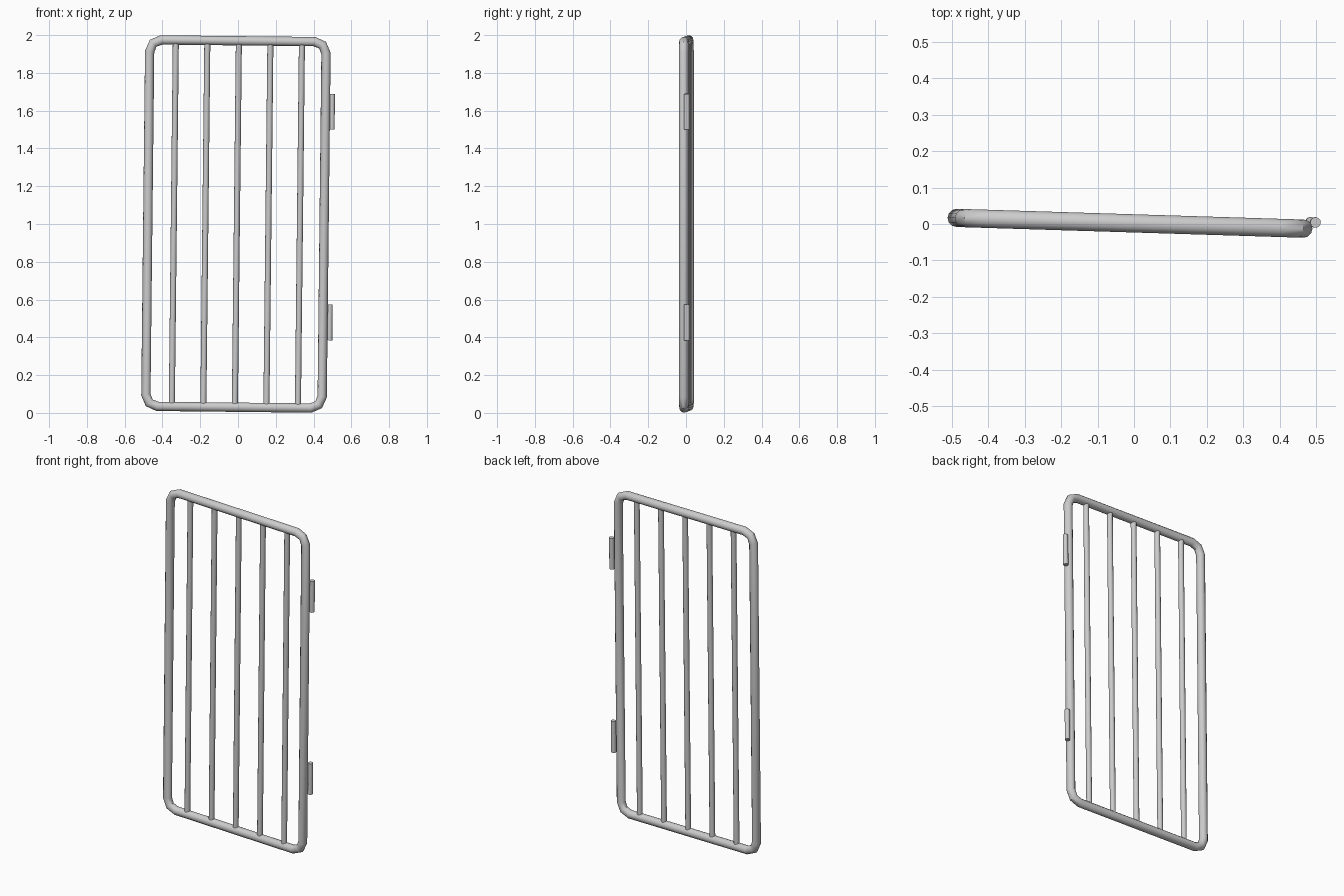
import bpy, math
from mathutils import Matrix, Vector

if "Cube" in bpy.data.objects:
    bpy.data.objects.remove(bpy.data.objects["Cube"])

# slight lean and turn shared by the whole gate
POSE = (Matrix.Translation((-0.011, 0.002, 1.0))
        @ Matrix.Rotation(-0.031, 4, 'Z') @ Matrix.Rotation(0.011, 4, 'Y'))
HW, HH, TUBE, CORNER = 0.467, 0.970, 0.025, 0.062


def smooth(ob):
    bpy.ops.object.select_all(action='DESELECT')
    ob.select_set(True)
    bpy.context.view_layer.objects.active = ob
    bpy.ops.object.shade_smooth_by_angle(angle=math.radians(40))


def rod(name, x, y, z, radius, length, sides=12):
    bpy.ops.mesh.primitive_cylinder_add(vertices=sides, radius=radius, depth=length)
    ob = bpy.context.object
    ob.name = name
    ob.matrix_world = POSE @ Matrix.Translation((x, y, z))
    smooth(ob)


# frame: round tube swept along a rectangle with two-segment corners
pts = []
for sx, sz, start in ((1, 1, 0), (-1, 1, 90), (-1, -1, 180), (1, -1, 270)):
    for step in (0, 45, 90):
        a = math.radians(start + step)
        pts.append((sx * (HW - CORNER) + CORNER * math.cos(a), 0,
                    sz * (HH - CORNER) + CORNER * math.sin(a)))
curve = bpy.data.curves.new("frame", 'CURVE')
curve.dimensions = '3D'
curve.bevel_depth = TUBE
curve.bevel_resolution = 4
spline = curve.splines.new('POLY')
spline.points.add(len(pts) - 1)
for p, co in zip(spline.points, pts):
    p.co = (*co, 1)
spline.use_cyclic_u = True
frame = bpy.data.objects.new("frame", curve)
bpy.context.collection.objects.link(frame)
frame.matrix_world = POSE
bpy.context.view_layer.objects.active = frame
frame.select_set(True)
bpy.ops.object.convert(target='MESH')
frame = bpy.context.object
frame.name = "frame"
smooth(frame)

# upright bars
for i in range(5):
    rod(f"bar_{i + 1}", 0.005 + (i - 2) * 0.167, 0, 0, 0.016, 2 * HH - 0.02)

# hinge barrels on the right edge
for name, z in (("upper_hinge", 0.60), ("lower_hinge", -0.515)):
    rod(name, 0.502, 0.018, z, 0.0145, 0.19)
